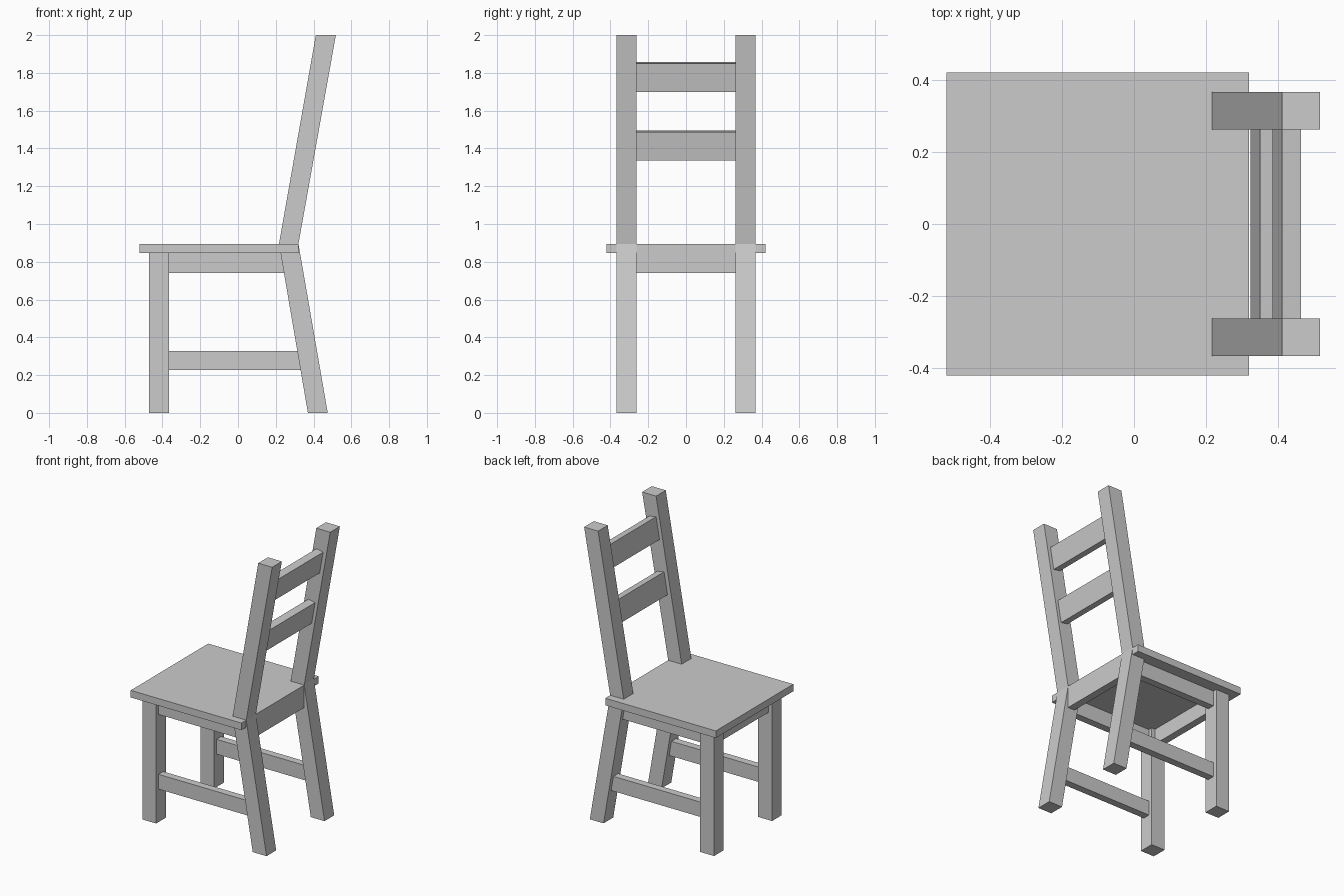
import bpy, bmesh, math
from mathutils import Matrix

if "Cube" in bpy.data.objects:
    bpy.data.objects.remove(bpy.data.objects["Cube"])


def box(name, x, y, z):
    """Box from (min, max) ranges on each axis."""
    me = bpy.data.meshes.new(name)
    bm = bmesh.new()
    bmesh.ops.create_cube(bm, size=1)
    for v in bm.verts:
        for i, (lo, hi) in enumerate((x, y, z)):
            v.co[i] = (lo + hi) / 2 + v.co[i] * (hi - lo)
    bm.to_mesh(me)
    bm.free()
    ob = bpy.data.objects.new(name, me)
    bpy.context.collection.objects.link(ob)
    return ob


def prism(name, profile, y0, y1):
    """Extrude an x-z profile from y0 to y1."""
    me = bpy.data.meshes.new(name)
    bm = bmesh.new()
    face = bm.faces.new([bm.verts.new((x, y0, z)) for x, z in profile])
    ext = bmesh.ops.extrude_face_region(bm, geom=[face])
    for v in ext["geom"]:
        if isinstance(v, bmesh.types.BMVert):
            v.co.y = y1
    bmesh.ops.recalc_face_normals(bm, faces=bm.faces)
    bm.to_mesh(me)
    bm.free()
    ob = bpy.data.objects.new(name, me)
    bpy.context.collection.objects.link(ob)
    return ob


LEG_IN, LEG_OUT = 0.263, 0.368      # leg extent across the chair
RAIL_IN, RAIL_OUT = 0.29, 0.341     # thinner side rails centred on the legs
SEAT_LOW, SEAT_TOP = 0.846, 0.895

# Seat
box("seat", (-0.522, 0.32), (-0.421, 0.421), (SEAT_LOW, SEAT_TOP))

# Bent rear post: splayed leg below the seat, reclined back above
post = [(0.37, 0), (0.475, 0), (0.32, SEAT_TOP), (0.518, 2), (0.412, 2), (0.217, SEAT_TOP)]

# Legs, posts and side rails on both sides
for side, s in (("left", 1), ("right", -1)):
    leg_y = sorted((s * LEG_IN, s * LEG_OUT))
    rail_y = sorted((s * RAIL_IN, s * RAIL_OUT))
    box(f"front_leg_{side}", (-0.471, -0.366), leg_y, (0, SEAT_LOW))
    prism(f"rear_post_{side}", post, *leg_y)
    box(f"side_apron_{side}", (-0.366, 0.27), rail_y, (0.74, SEAT_LOW))
    box(f"side_stretcher_{side}", (-0.366, 0.36), rail_y, (0.226, 0.328))

# Front and rear aprons
box("front_apron", (-0.444, -0.393), (-LEG_IN, LEG_IN), (0.74, SEAT_LOW))
box("rear_apron", (0.268, 0.32), (-LEG_IN, LEG_IN), (0.74, SEAT_LOW))

# Back slats, tilted with the posts
for name, x, z in (("lower_slat", 0.364, 1.415), ("upper_slat", 0.425, 1.778)):
    slat = box(name, (-0.0265, 0.0265), (-LEG_IN, LEG_IN), (-0.0765, 0.0765))
    slat.data.transform(Matrix.Translation((x, 0, z)) @ Matrix.Rotation(math.radians(10), 4, "Y"))
